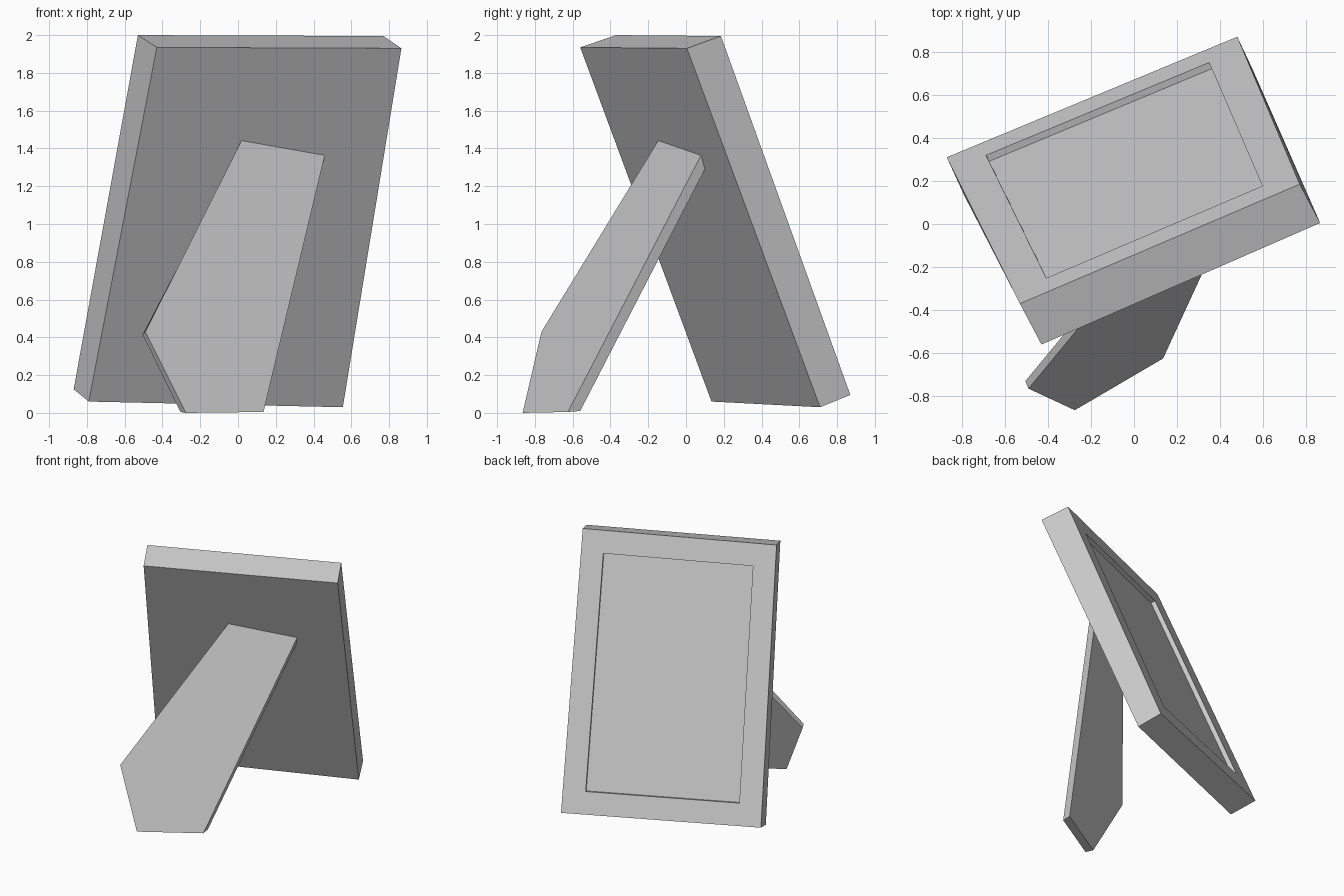
import bpy
import bmesh
from mathutils import Vector

old = bpy.data.objects.get("Cube")
if old:
    bpy.data.objects.remove(old, do_unlink=True)

grey = bpy.data.materials.new("plain_grey")
grey.use_nodes = True
color = (0.6, 0.6, 0.6, 1)
grey.diffuse_color = color
grey.node_tree.nodes["Principled BSDF"].inputs["Base Color"].default_value = color


def loft(name, rings):
    """Join successive rings with quads and cap both ends."""
    bm = bmesh.new()
    loops = [[bm.verts.new(p) for p in ring] for ring in rings]
    for a, b in zip(loops, loops[1:]):
        for i in range(len(a)):
            j = (i + 1) % len(a)
            bm.faces.new((a[i], a[j], b[j], b[i]))
    bm.faces.new(loops[0])
    bm.faces.new(loops[-1])
    bmesh.ops.recalc_face_normals(bm, faces=bm.faces)
    mesh = bpy.data.meshes.new(name)
    bm.to_mesh(mesh)
    bm.free()
    mesh.materials.append(grey)
    obj = bpy.data.objects.new(name, mesh)
    bpy.context.collection.objects.link(obj)
    return obj


def vectors(*points):
    return [Vector(p) for p in points]


def inset(ring, u, v):
    """Shrink a four-corner ring by fractions of its width and height."""
    tl, tr, br, bl = ring

    def at(s, t):
        return tl.lerp(tr, s).lerp(bl.lerp(br, s), t)
    return [at(u, v), at(1 - u, v), at(1 - u, 1 - v), at(u, 1 - v)]


# Leaning frame: slab with a shallow picture recess
rear = vectors((-0.43, -0.56, 1.935), (0.865, 0.005, 1.93),
               (0.555, 0.71, 0.03), (-0.79, 0.135, 0.06))
face = vectors((-0.53, -0.37, 2.0), (0.77, 0.185, 1.995),
               (0.48, 0.87, 0.095), (-0.87, 0.31, 0.125))
opening = inset(face, 0.115, 0.081)
depth = (rear[0] - face[0]).normalized() * 0.033
floor = [p + depth for p in opening]
loft("picture_frame", [rear, face, opening, floor])

# Easel leg: five-sided board, top end cut flush with the frame
outer = vectors((0.02, -0.145, 1.445), (0.46, 0.08, 1.365), (0.135, -0.625, 0.005),
                (-0.275, -0.865, 0), (-0.49, -0.765, 0.43))
offsets = vectors((-0.025, 0.02, -0.075), (-0.025, 0.02, -0.075), (-0.005, 0.065, 0.005),
                  (-0.03, 0.05, 0.005), (-0.015, 0.035, -0.015))
inner = [p + d for p, d in zip(outer, offsets)]
loft("support_leg", [outer, inner])
